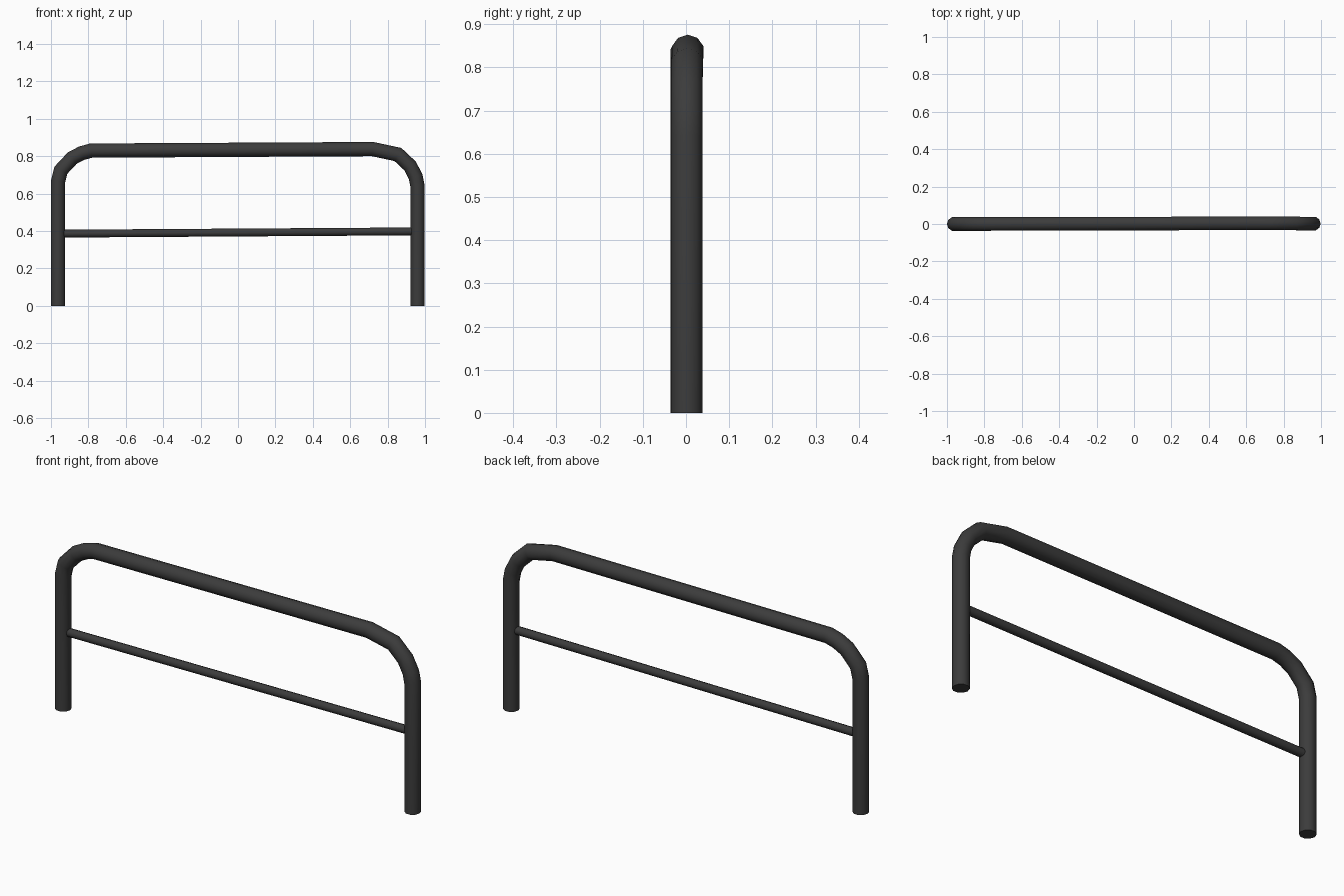
import bpy, bmesh, math
from mathutils import Vector

if "Cube" in bpy.data.objects:
    bpy.data.objects.remove(bpy.data.objects["Cube"])

dark = bpy.data.materials.new("dark_metal")
dark.diffuse_color = (0.045, 0.045, 0.045, 1)
dark.use_nodes = True
dark.node_tree.nodes["Principled BSDF"].inputs["Base Color"].default_value = dark.diffuse_color


def tube(name, path, radius, sides):
    """Sweep a mitred round section along a path lying in the xz plane."""
    pts = [Vector(p) for p in path]
    bm = bmesh.new()
    rings = []
    for i, p in enumerate(pts):
        a = (p - pts[max(i - 1, 0)]).normalized()
        b = (pts[min(i + 1, len(pts) - 1)] - p).normalized()
        t = (a + b).normalized()
        n = Vector((-t.z, 0, t.x))
        miter = 1 / max(t.dot(a), t.dot(b))
        ring = []
        for k in range(sides):
            ang = math.tau * k / sides
            ring.append(bm.verts.new(p + n * (radius * miter * math.cos(ang))
                                     + Vector((0, radius * math.sin(ang), 0))))
        rings.append(ring)
    for r, s in zip(rings, rings[1:]):
        for k in range(sides):
            j = (k + 1) % sides
            bm.faces.new((r[k], r[j], s[j], s[k]))
    bm.faces.new(rings[0])
    bm.faces.new(rings[-1])
    bmesh.ops.recalc_face_normals(bm, faces=bm.faces)
    me = bpy.data.meshes.new(name)
    bm.to_mesh(me)
    bm.free()
    me.materials.append(dark)
    ob = bpy.data.objects.new(name, me)
    bpy.context.collection.objects.link(ob)
    bpy.ops.object.select_all(action='DESELECT')
    ob.select_set(True)
    bpy.context.view_layer.objects.active = ob
    bpy.ops.object.shade_smooth_by_angle(angle=math.radians(50))
    return ob


# Bent main hoop: left leg, left bend, top rail, right bend, right leg
tube("main_hoop", [
    (-0.962, 0, 0), (-0.962, 0, 0.665), (-0.947, 0, 0.725),
    (-0.886, 0, 0.79), (-0.836, 0, 0.816), (-0.785, 0, 0.83),
    (0.72, 0.004, 0.838), (0.855, 0.003, 0.809), (0.92, 0.002, 0.748),
    (0.95, 0.002, 0.69), (0.96, 0.002, 0.64), (0.96, 0.002, 0)], 0.038, 10)

# Thin middle crossbar between the legs
tube("crossbar", [(-0.95, 0, 0.386), (0.95, 0.002, 0.398)], 0.021, 8)
